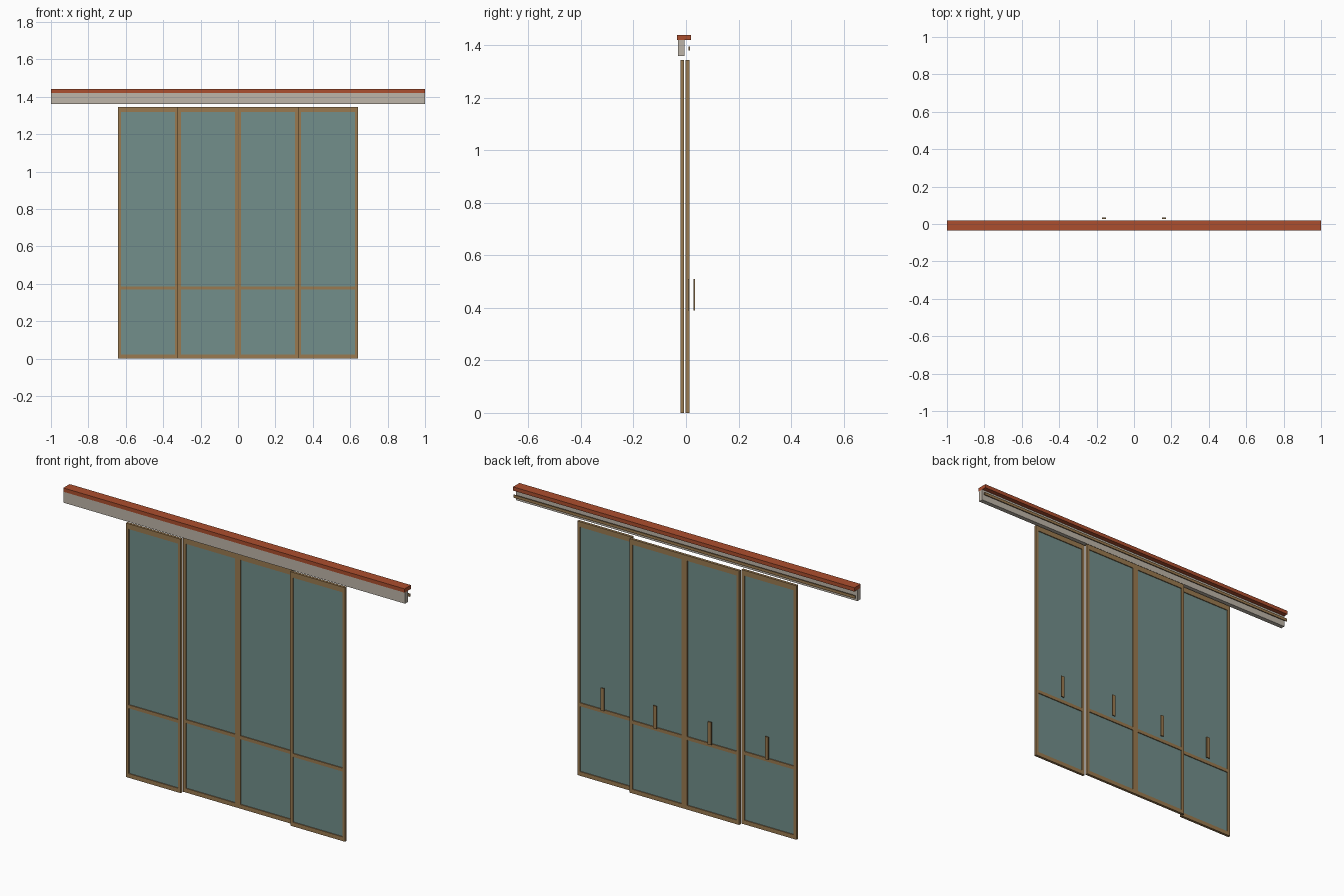
import bpy
import bmesh
from mathutils import Matrix, Vector

if "Cube" in bpy.data.objects:
    bpy.data.objects.remove(bpy.data.objects["Cube"])


def material(name, r, g, b):
    m = bpy.data.materials.new(name)
    lin = [((c / 255 + 0.055) / 1.055) ** 2.4 for c in (r, g, b)]
    m.diffuse_color = (*lin, 1)
    m.use_nodes = True
    m.node_tree.nodes["Principled BSDF"].inputs["Base Color"].default_value = m.diffuse_color
    return m


WOOD = material("tan wood", 154, 122, 80)
GLASS = material("grey green glass", 114, 143, 139)
RED = material("rust red", 172, 78, 46)
GREY = material("warm grey", 190, 181, 168)


def boxes(name, mat, *bounds):
    """One object made of boxes given as (x0, x1, y0, y1, z0, z1)."""
    bm = bmesh.new()
    for x0, x1, y0, y1, z0, z1 in bounds:
        centre = Vector((x0 + x1, y0 + y1, z0 + z1)) / 2
        size = Matrix.Diagonal((x1 - x0, y1 - y0, z1 - z0, 1))
        bmesh.ops.create_cube(bm, size=1, matrix=Matrix.Translation(centre) @ size)
    mesh = bpy.data.meshes.new(name)
    bm.to_mesh(mesh)
    bm.free()
    mesh.materials.append(mat)
    obj = bpy.data.objects.new(name, mesh)
    bpy.context.collection.objects.link(obj)
    return obj


# Overhead track: cap board, fascia and thin rear rail
boxes("track_cap", RED, (-1, 1, -0.034, 0.019, 1.42, 1.44))
boxes("track_fascia", GREY, (-1, 1, -0.030, -0.006, 1.36, 1.42))
boxes("rear_rail", WOOD, (-1, 1, 0.010, 0.015, 1.381, 1.396))

# Four sliding panels; the outer two run in the front channel
WIDTH, HEIGHT, DEPTH, STILE = 0.321, 1.345, 0.014, 0.016
for i in range(4):
    x0 = (i - 2) * WIDTH
    x1 = x0 + WIDTH
    y0 = -0.021 if i in (0, 3) else -0.001
    y1 = y0 + DEPTH
    a, b = x0 + STILE, x1 - STILE

    # Stiles, then bottom, middle and top rails
    boxes(f"panel_frame_{i + 1}", WOOD,
          (x0, a, y0, y1, 0, HEIGHT),
          (b, x1, y0, y1, 0, HEIGHT),
          (a, b, y0, y1, 0, 0.022),
          (a, b, y0, y1, 0.368, 0.386),
          (a, b, y0, y1, HEIGHT - 0.028, HEIGHT))

    # Upper and lower panes set in the middle of the frame
    ym = (y0 + y1) / 2
    boxes(f"panel_glass_{i + 1}", GLASS,
          (a, b, ym - 0.002, ym + 0.002, 0.022, 0.368),
          (a, b, ym - 0.002, ym + 0.002, 0.386, HEIGHT - 0.028))

    # Pull bar standing off the back face
    xm = (x0 + x1) / 2
    boxes(f"pull_bar_{i + 1}", WOOD,
          (xm - 0.01, xm + 0.01, y1 + 0.015, y1 + 0.021, 0.39, 0.51))
